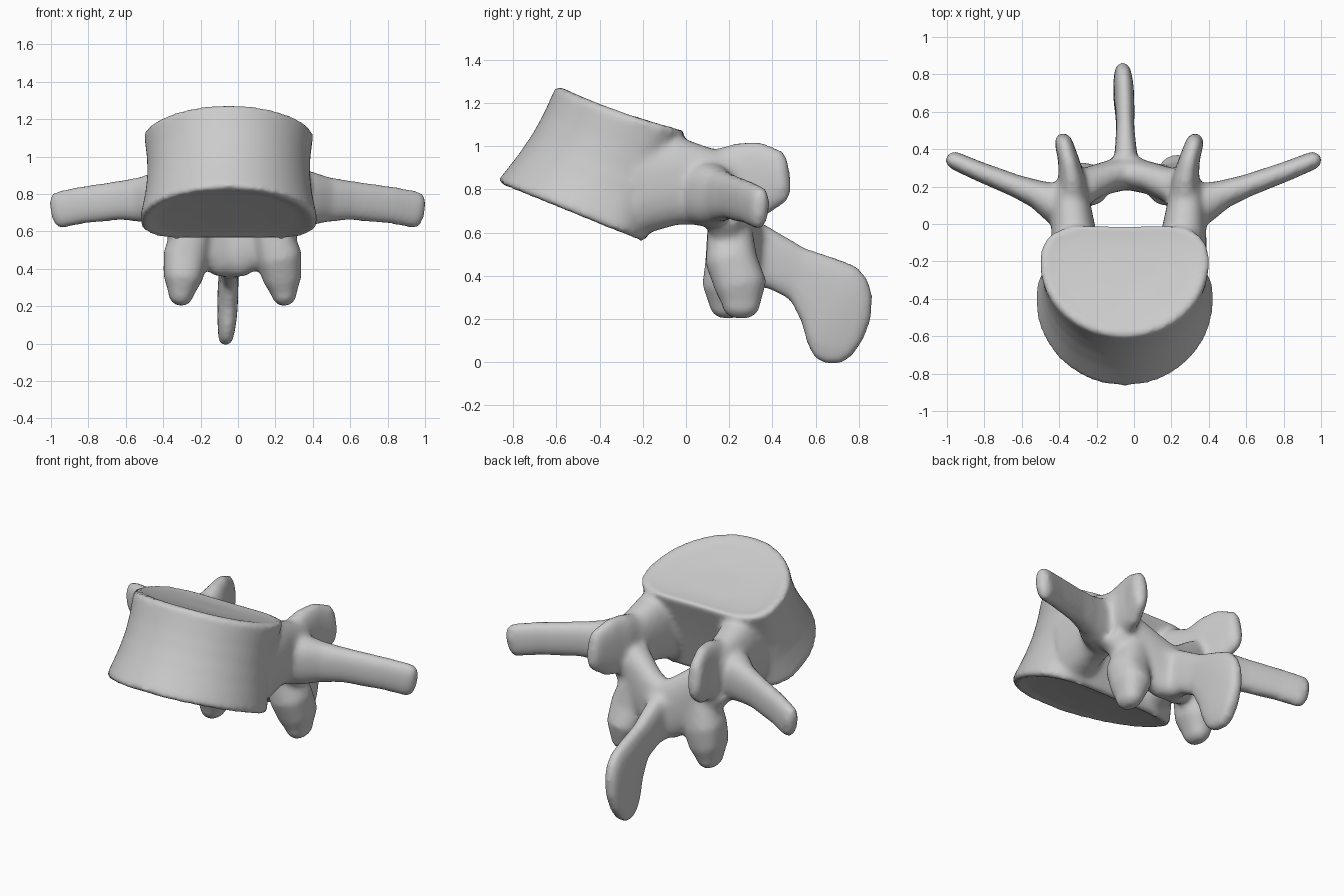
import bpy, bmesh, math
from mathutils import Vector

cube = bpy.data.objects.get("Cube")
if cube:
    bpy.data.objects.remove(cube, do_unlink=True)

MID = -0.04          # the bone's midline sits slightly off centre
SEG = 32
bm = bmesh.new()


def lerp(a, b, t):
    return a + (b - a) * t


def spow(v, p):
    return math.copysign(abs(v) ** p, v)


def loft(rings):
    """Closed skin through a list of point rings."""
    rows = [[bm.verts.new(p) for p in ring] for ring in rings]
    n = len(rows[0])
    for a, b in zip(rows, rows[1:]):
        for i in range(n):
            j = (i + 1) % n
            bm.faces.new((a[i], a[j], b[j], b[i]))
    bm.faces.new(rows[0])
    bm.faces.new(rows[-1])


def oval(c, u, v, p=0.85):
    angles = [math.tau * i / SEG for i in range(SEG)]
    return [c + u * spow(math.cos(a), p) + v * spow(math.sin(a), p) for a in angles]


def limb(side, stations, up):
    """Mirrored oval tube; stations are (offset, y, z, half width, half height)."""
    pts = [Vector((MID * (1 - s[0]) + side * s[0], s[1], s[2])) for s in stations]
    rings = []
    for i, (c, s) in enumerate(zip(pts, stations)):
        t = (pts[min(i + 1, len(pts) - 1)] - pts[max(i - 1, 0)]).normalized()
        h = (up - t * up.dot(t)).normalized()
        w = t.cross(h)
        rings.append(oval(c, w * s[3], h * s[4]))
    # rounded tip
    for a in (0.5, 0.95, 1.3):
        k = math.cos(a)
        rings.append(oval(c + t * s[3] * math.sin(a), w * s[3] * k, h * s[4] * lerp(k, 1, 0.2)))
    loft(rings)


def body_ring(t, scale=1.0, dip=0.0):
    """Kidney-shaped section of the tilted body, t from bottom to top."""
    waist = math.sin(math.pi * t)
    cy = lerp(-0.42, -0.2, t)
    front = lerp(0.46, 0.4, t) - 0.03 * waist
    back = lerp(0.27, 0.235, t)
    half = lerp(0.48, 0.455, t) * (1 - 0.07 * waist)
    z_front, slope, curl = lerp(0.83, 1.285, t), lerp(-0.405, -0.47, t), lerp(0, 0.2, t)
    ring = []
    for i in range(SEG * 2):
        a = math.tau * i / (SEG * 2)
        c, s = math.cos(a), math.sin(a)
        if s > 0:
            x, y = half * spow(c, 0.8), back * s ** 0.7 - 0.04 * s ** 6
        else:
            x, y = half * c, front * s
        d = front + y * scale
        z = z_front + slope * d + curl * d * d + dip
        ring.append(Vector((MID - 0.01 + x * scale, cy + y * scale, z)))
    return ring


# Vertebral body with slightly dished end plates
loft([body_ring(0, 0.4, 0.03), body_ring(0, 0.8, 0.02), body_ring(0, 0.95)]
     + [body_ring(t) for t in (0.03, 0.12, 0.3, 0.5, 0.7, 0.88, 0.97)]
     + [body_ring(1, 0.95), body_ring(1, 0.8, -0.01), body_ring(1, 0.4, -0.015)])

Z, Y = Vector((0, 0, 1)), Vector((0, 1, 0))
for side in (-1, 1):
    # Pedicle, broad where it leaves the body
    limb(side, [(0.28, -0.22, 0.82, 0.14, 0.23), (0.295, -0.04, 0.84, 0.12, 0.205),
                (0.305, 0.08, 0.815, 0.105, 0.18), (0.31, 0.18, 0.80, 0.09, 0.17)], Z)
    # Transverse process
    limb(side, [(0.30, 0.07, 0.78, 0.13, 0.15), (0.41, 0.12, 0.775, 0.105, 0.145),
                (0.50, 0.16, 0.77, 0.075, 0.12), (0.62, 0.205, 0.765, 0.06, 0.105),
                (0.83, 0.285, 0.74, 0.052, 0.1), (0.955, 0.338, 0.715, 0.048, 0.1)], Z)
    # Superior articular process
    limb(side, [(0.30, 0.14, 0.82, 0.085, 0.16), (0.305, 0.25, 0.84, 0.07, 0.175),
                (0.325, 0.35, 0.85, 0.055, 0.175), (0.35, 0.435, 0.86, 0.048, 0.13)], Z)
    # Lamina
    limb(side, [(0.29, 0.18, 0.73, 0.10, 0.14), (0.16, 0.235, 0.60, 0.085, 0.17),
                (0.0, 0.275, 0.51, 0.09, 0.17)], Z)
    # Inferior articular process, the two tips slightly uneven
    tip = 0.225 + 0.03 * side
    limb(side, [(0.20, 0.20, 0.65, 0.10, 0.10), (0.25, 0.21, 0.47, 0.12, 0.12),
                (0.265, tip, 0.35, 0.105, 0.12), (0.275, tip, 0.27, 0.07, 0.09)], Y)

# Spinous process: upper edge (y, z), lower edge (y, z), half thickness
blade = [((0.22, 0.67), (0.24, 0.36), 0.10), ((0.37, 0.635), (0.38, 0.34), 0.06),
         ((0.55, 0.53), (0.48, 0.29), 0.048), ((0.70, 0.48), (0.535, 0.18), 0.052),
         ((0.79, 0.445), (0.555, 0.10), 0.054), ((0.84, 0.39), (0.575, 0.05), 0.054),
         ((0.865, 0.31), (0.60, 0.015), 0.05), ((0.86, 0.21), (0.635, -0.005), 0.045),
         ((0.825, 0.11), (0.675, -0.01), 0.04), ((0.77, 0.03), (0.715, -0.005), 0.03)]
rings = []
for i, (top, low, thick) in enumerate(blade):
    x = lerp(MID, -0.07, i / (len(blade) - 1))
    a, b = Vector((x, *top)), Vector((x, *low))
    rings.append(oval((a + b) / 2, (a - b) / 2, Vector((thick, 0, 0)), 0.75))
loft(rings)

bmesh.ops.recalc_face_normals(bm, faces=bm.faces)
mesh = bpy.data.meshes.new("vertebra")
bm.to_mesh(mesh)
bm.free()
bone = bpy.data.objects.new("vertebra", mesh)
bpy.context.collection.objects.link(bone)

# Fuse the overlapping parts into one smooth skin
fuse = bone.modifiers.new("fuse", 'REMESH')
fuse.mode = 'VOXEL'
fuse.voxel_size = 0.016
fuse.use_smooth_shade = True
soften = bone.modifiers.new("soften", 'SMOOTH')
soften.factor = 0.5
soften.iterations = 10

# Single bone grey
grey = bpy.data.materials.new("bone grey")
grey.use_nodes = True
color = (0.6, 0.6, 0.6, 1)
grey.diffuse_color = color
grey.node_tree.nodes["Principled BSDF"].inputs["Base Color"].default_value = color
mesh.materials.append(grey)
